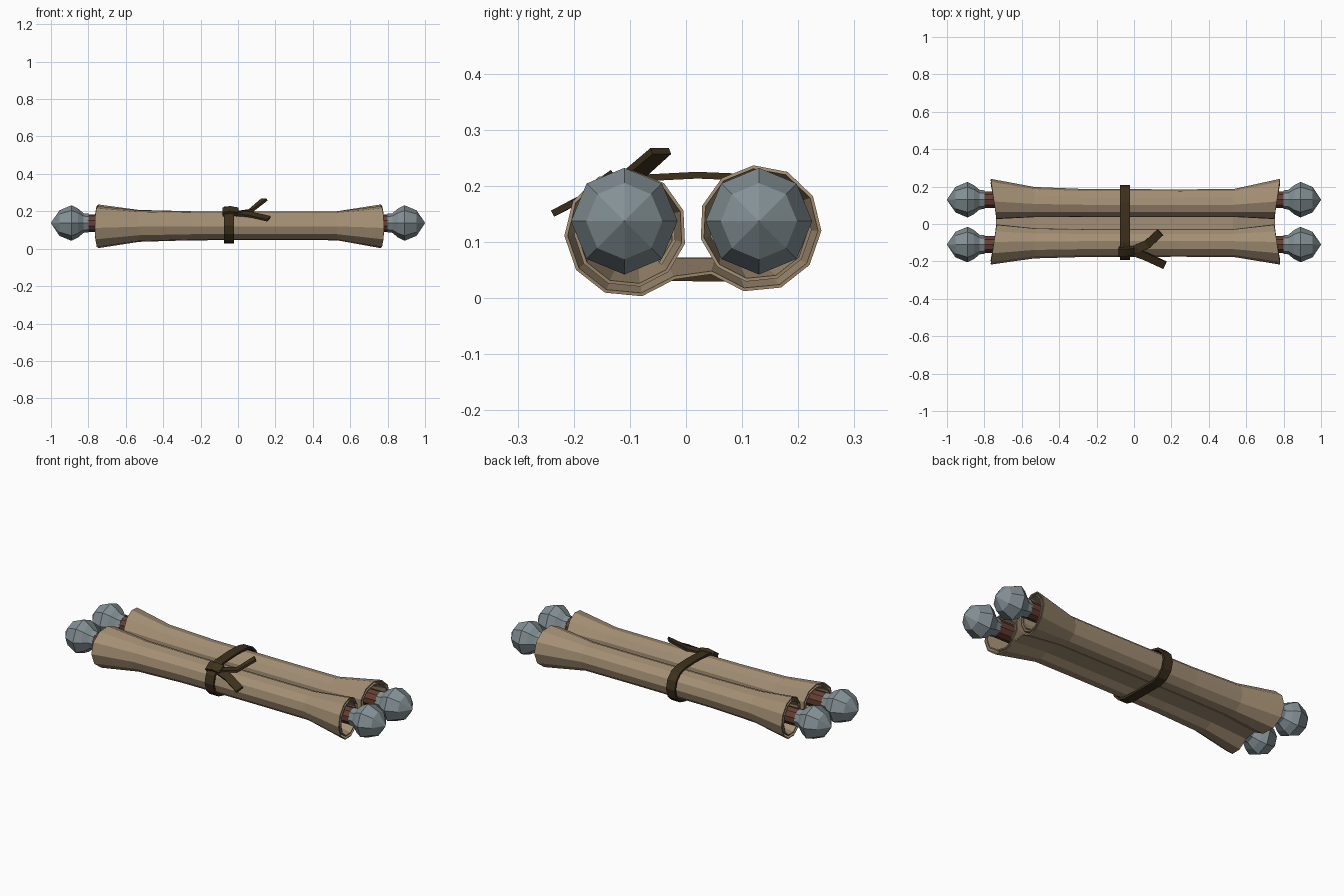
import bpy, bmesh, math
from mathutils import Vector

cube = bpy.data.objects.get("Cube")
if cube:
    bpy.data.objects.remove(cube, do_unlink=True)


def material(name, rgb):
    m = bpy.data.materials.new(name)
    m.use_nodes = True
    m.diffuse_color = (*rgb, 1)
    m.node_tree.nodes["Principled BSDF"].inputs["Base Color"].default_value = (*rgb, 1)
    return m


PAPER = material("parchment", (0.37, 0.275, 0.175))
METAL = material("grey metal", (0.23, 0.28, 0.30))
WOOD = material("red brown wood", (0.13, 0.05, 0.033))
LEATHER = material("dark leather", (0.047, 0.03, 0.012))


def loft(name, rings, mat, ring_closed=True, path_closed=False, caps=True):
    """Join consecutive rings of points with quads."""
    bm = bmesh.new()
    rows = [[bm.verts.new(p) for p in ring] for ring in rings]
    n = len(rows[0])
    pairs = list(zip(rows, rows[1:]))
    if path_closed:
        pairs.append((rows[-1], rows[0]))
    for a, b in pairs:
        for i in range(n if ring_closed else n - 1):
            j = (i + 1) % n
            bm.faces.new((a[i], a[j], b[j], b[i]))
    if caps and ring_closed and not path_closed:
        bm.faces.new(rows[0])
        bm.faces.new(rows[-1])
    bmesh.ops.remove_doubles(bm, verts=bm.verts, dist=0.0002)
    bmesh.ops.recalc_face_normals(bm, faces=bm.faces)
    me = bpy.data.meshes.new(name)
    bm.to_mesh(me)
    bm.free()
    me.materials.append(mat)
    ob = bpy.data.objects.new(name, me)
    bpy.context.collection.objects.link(ob)
    return ob


def lathe(name, profile, y, z, sides, mat):
    """Revolve (x, radius) pairs about an axis along x."""
    turn = [math.tau * i / sides for i in range(sides)]
    rings = [[(x, y + r * math.sin(a), z + r * math.cos(a)) for a in turn] for x, r in profile]
    return loft(name, rings, mat)


def ribbon(name, path, width, thick, across=None, closed=False):
    """Flat strap following a path; across fixes the width direction."""
    pts = [Vector(p) for p in path]
    n = len(pts)
    rings = []
    for i, p in enumerate(pts):
        if closed:
            t = pts[(i + 1) % n] - pts[i - 1]
        else:
            t = pts[min(i + 1, n - 1)] - pts[max(i - 1, 0)]
        w = Vector(across) if across else t.cross(Vector((0, 0, 1)))
        w = w.normalized()
        u = t.cross(w).normalized() * thick / 2
        w = w * width / 2
        rings.append([p + w + u, p - w + u, p - w - u, p + w - u])
    return loft(name, rings, LEATHER, path_closed=closed)


# Rods with faceted end knobs
KNOB = [(0.80, 0.05), (0.825, 0.052), (0.855, 0.077), (0.89, 0.095), (0.955, 0.068), (1.0, 0.001)]
for label, y in (("front", -0.11), ("back", 0.13)):
    lathe(label + "_rod", [(-0.81, 0.047), (0.81, 0.047)], y, 0.137, 10, WOOD)
    for side, s in (("left", 1), ("right", -1)):
        lathe(f"{label}_{side}_knob", [(s * x, r) for x, r in KNOB], y, 0.137, 8, METAL)

# Parchment: one sheet rolled inward from both edges, flaring at the ends
STEPS, TURNS = 11, 2


def roll(cy, cz, r, mirror):
    """Spiral from the joining sheet inward."""
    pts = []
    for i in range(STEPS * TURNS + 1):
        a = -math.pi / 4 + math.tau * i / STEPS
        k = r * (1 - 0.15 * i / STEPS)
        pts.append((cy - mirror * k * math.sin(a), cz - k * math.cos(a), mirror * math.sin(a)))
    return pts


sections = []
for x, r, flare in ((-0.75, 0.117, 1), (-0.53, 0.087, 0.25), (-0.25, 0.08, 0),
                    (0.25, 0.079, 0), (0.53, 0.080, 0), (0.765, 0.117, 1)):
    front = roll(-0.0975 - 0.006 * flare, 0.125 - 0.006 * flare, r, 1)
    back = roll(0.108 + 0.02 * flare, 0.125 + 0.003 * flare, r, -1)
    ring = []
    for group, m in ((front, 1), (back[::-1], -1)):
        for y, z, out in group if m < 0 else group[::-1]:
            # the edge facing the other roll sits slightly further in
            skew = flare * math.copysign(0.016, x) * out * m
            ring.append((x + skew, y, z))
    sections.append(ring)
# order: front core -> sheet -> back core
half = STEPS * TURNS + 1
sections = [s[:half] + s[half:][::-1] for s in sections]
paper = loft("parchment_sheet", sections, PAPER, ring_closed=False)
solid = paper.modifiers.new("Thickness", "SOLIDIFY")
solid.thickness = 0.006
solid.offset = 0

# Strap around both rolls
SX = -0.048
loop = []
for cy, start, r in ((-0.0975, 90, 0.088), (0.113, 270, 0.09)):
    for i in range(7):
        a = math.radians(start + i * 30)
        loop.append((SX, cy + r * math.cos(a), 0.125 + r * math.sin(a)))
loop.append((SX, 0.02, 0.219))
ribbon("strap", loop, 0.054, 0.012, across=(1, 0, 0), closed=True)

# Knot and two loose ends
ribbon("knot", [(-0.082, -0.148, 0.196), (-0.045, -0.146, 0.204), (0.0, -0.143, 0.196)],
       0.048, 0.026, across=(0, 1, 0.7))
ribbon("upper_tie_end", [(-0.03, -0.148, 0.192), (0.07, -0.11, 0.205), (0.14, -0.045, 0.262)],
       0.045, 0.012)
ribbon("lower_tie_end", [(-0.03, -0.14, 0.192), (0.06, -0.172, 0.184), (0.165, -0.22, 0.16)],
       0.044, 0.012, across=(0.4, 0.85, 0.45))
